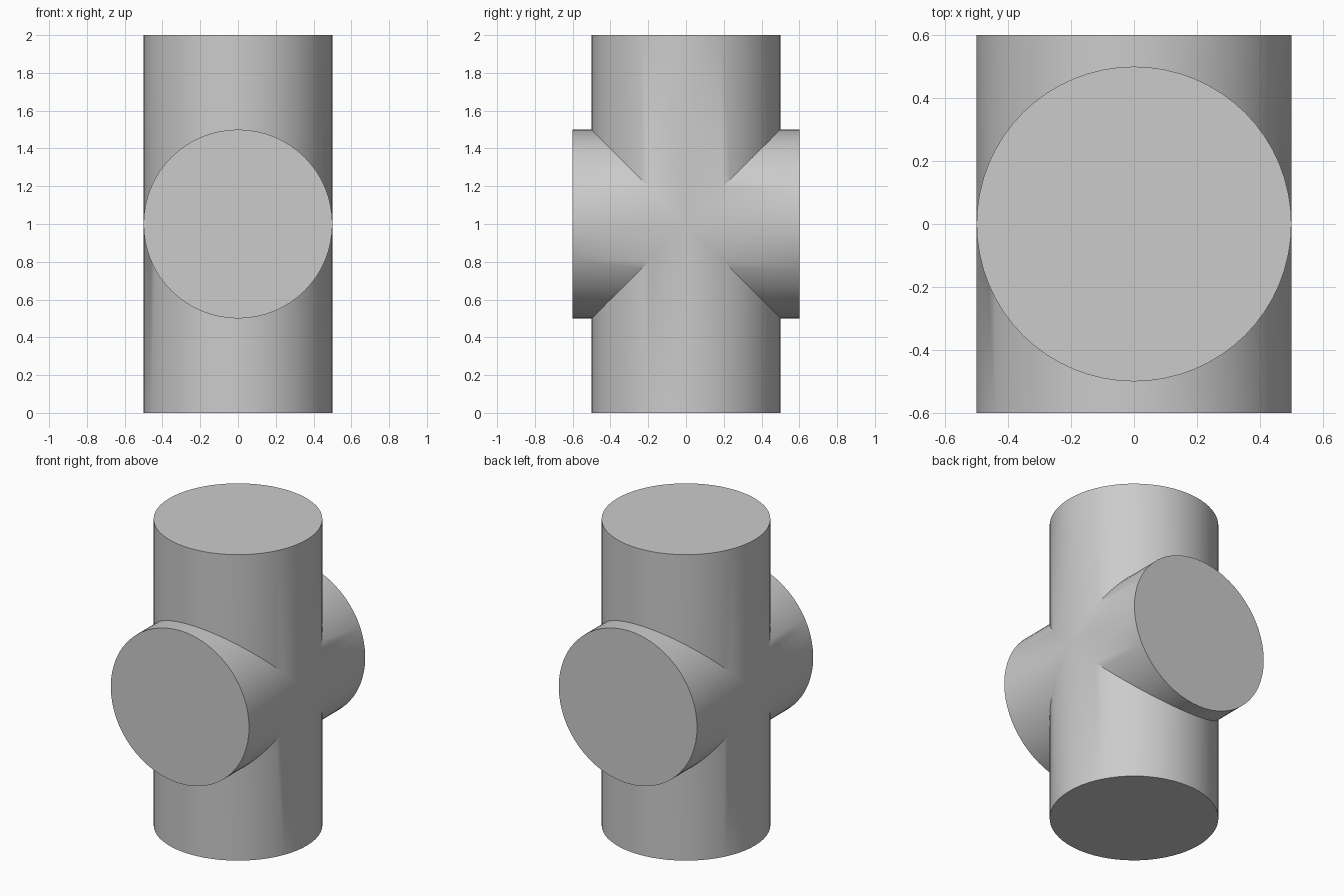
import bpy
import math

cube = bpy.data.objects.get("Cube")
if cube:
    bpy.data.objects.remove(cube, do_unlink=True)

RADIUS = 0.5
CENTRE = (0, 0, 1)

# Plain grey finish
grey = bpy.data.materials.new("plain_grey")
grey.use_nodes = True
colour = (0.6, 0.6, 0.6, 1)
grey.diffuse_color = colour
grey.node_tree.nodes["Principled BSDF"].inputs["Base Color"].default_value = colour


def add_pipe(name, length, tilt):
    bpy.ops.mesh.primitive_cylinder_add(
        vertices=64, radius=RADIUS, depth=length,
        location=CENTRE, rotation=(tilt, 0, 0))
    pipe = bpy.context.object
    pipe.name = name
    pipe.data.materials.append(grey)
    bpy.ops.object.transform_apply(location=True, rotation=True, scale=True)
    return pipe


# Upright column and the shorter branch crossing it front to back
column = add_pipe("crossed_pipe", 2.0, 0)
branch = add_pipe("branch_helper", 1.2, math.pi / 2)

# Fuse both into one solid
union = column.modifiers.new("join_branch", 'BOOLEAN')
union.operation = 'UNION'
union.solver = 'EXACT'
union.object = branch
bpy.ops.object.select_all(action='DESELECT')
column.select_set(True)
bpy.context.view_layer.objects.active = column
bpy.ops.object.modifier_apply(modifier=union.name)
bpy.data.objects.remove(branch, do_unlink=True)

# Round sides smooth, rims and seams crisp
bpy.ops.object.shade_smooth_by_angle(angle=math.radians(35))
